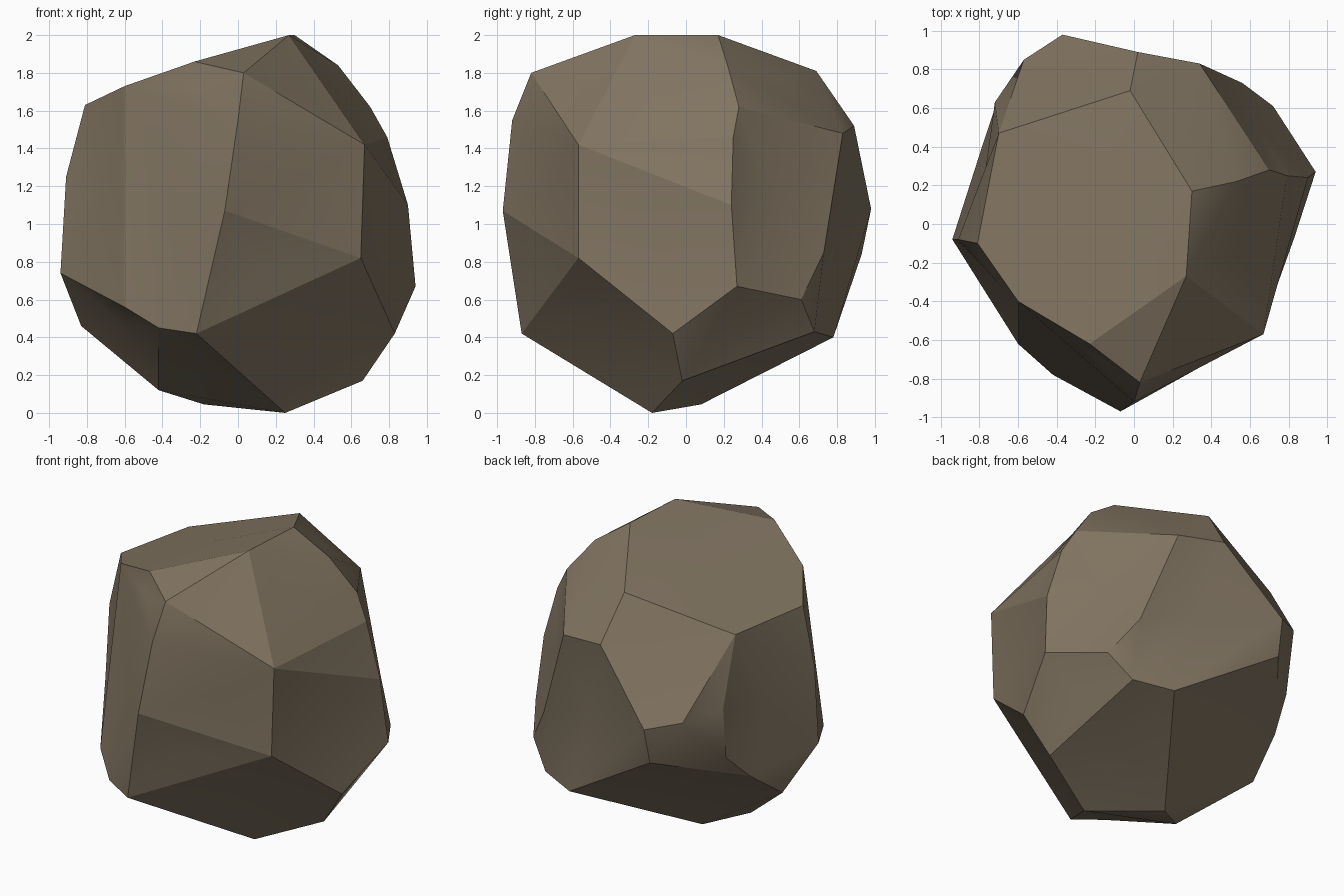
import bpy, bmesh, math

if "Cube" in bpy.data.objects:
    bpy.data.objects.remove(bpy.data.objects["Cube"])

# Corner points of the boulder where its broad facets meet
CORNERS = [
    # upper facet rim
    (-.81, -.1, 1.63), (-.6, -.4, 1.73), (-.23, -.62, 1.86), (.03, -.82, 1.8),
    (.27, -.27, 2.0), (.3, .17, 2.0), (.4, .2, 1.94), (.53, .22, 1.84), (.62, .25, 1.73),
    (-.02, .69, 1.81), (-.7, .47, 1.62),
    # front ridges
    (0, -.92, 1.55), (-.07, -.97, 1.07), (-.22, -.87, .42),
    (.65, -.57, .82), (.67, -.57, 1.42),
    # right ridges
    (.7, .28, 1.62), (.79, .25, 1.46), (.9, .24, 1.1), (.94, .27, .67), (.83, -.07, .42), (.66, -.02, .17),
    # back ridges
    (.02, .89, 1.52), (.34, .83, 1.48), (.46, .78, 1.1), (.56, .73, .85), (.72, .61, .6), (.58, .68, .43),
    (.33, .78, .4), (-.37, .98, 1.08), (-.38, .93, .84), (-.57, .85, 1.13), (-.72, .63, 1.18),
    (-.72, .6, .84), (-.78, .42, .66),
    # left ridges
    (-.91, -.08, 1.25), (-.94, -.08, .74), (-.83, .15, .46),
    (-.6, -.62, .56), (-.42, -.78, .45),
    # underside
    (-.42, -.1, .12), (-.18, .08, .045), (.25, -.18, 0),
]

# Wrap the corners and merge nearly coplanar triangles into broad facets
bm = bmesh.new()
for c in CORNERS:
    bm.verts.new(c)
bmesh.ops.convex_hull(bm, input=bm.verts[:])
loose = [v for v in bm.verts if not v.link_faces]
bmesh.ops.delete(bm, geom=loose, context='VERTS')
bmesh.ops.dissolve_limit(bm, angle_limit=math.radians(11), verts=bm.verts[:], edges=bm.edges[:])

# Hollow the larger side and lower facets slightly; the top ones stay flat
for f in bm.faces[:]:
    area = f.calc_area()
    if area > .12:
        depth = -.055 * math.sqrt(area) * (1 - max(0, f.normal.z))
        bmesh.ops.poke(bm, faces=[f], offset=depth, center_mode='MEAN_WEIGHTED')
bmesh.ops.recalc_face_normals(bm, faces=bm.faces[:])
mesh = bpy.data.meshes.new("boulder")
bm.to_mesh(mesh)
bm.free()

boulder = bpy.data.objects.new("boulder", mesh)
bpy.context.collection.objects.link(boulder)

# Brown stone colour
stone = bpy.data.materials.new("stone")
stone.diffuse_color = (.22, .175, .12, 1)
stone.use_nodes = True
stone.node_tree.nodes["Principled BSDF"].inputs["Base Color"].default_value = stone.diffuse_color
mesh.materials.append(stone)

# Soft shading inside facets, crisp ridges between them
bpy.context.view_layer.objects.active = boulder
boulder.select_set(True)
bpy.ops.object.shade_smooth_by_angle(angle=math.radians(25))
